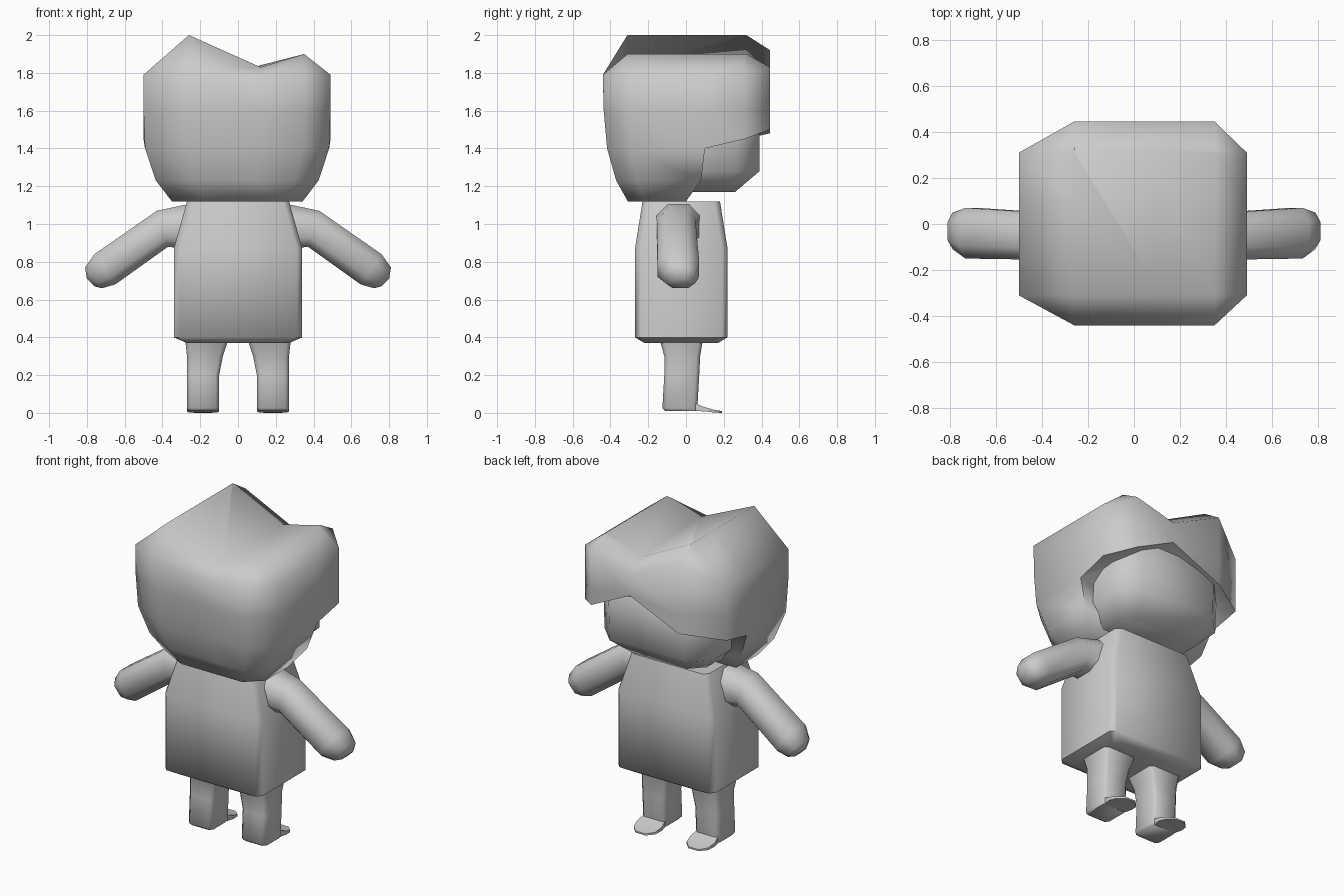
import bpy, bmesh, math

if "Cube" in bpy.data.objects:
    bpy.data.objects.remove(bpy.data.objects["Cube"], do_unlink=True)

grey = bpy.data.materials.new("plain_grey")
grey.use_nodes = True
colour = (0.6, 0.6, 0.6, 1)
grey.diffuse_color = colour
grey.node_tree.nodes["Principled BSDF"].inputs["Base Color"].default_value = colour


def finish(name, bm, angle=65):
    """Clean the mesh, make the object and shade it smooth."""
    bmesh.ops.remove_doubles(bm, verts=bm.verts, dist=0.0005)
    bmesh.ops.recalc_face_normals(bm, faces=bm.faces)
    mesh = bpy.data.meshes.new(name)
    bm.to_mesh(mesh)
    bm.free()
    mesh.materials.append(grey)
    ob = bpy.data.objects.new(name, mesh)
    bpy.context.collection.objects.link(ob)
    bpy.ops.object.select_all(action="DESELECT")
    ob.select_set(True)
    bpy.context.view_layer.objects.active = ob
    bpy.ops.object.shade_smooth_by_angle(angle=math.radians(angle))
    return ob


def bridge(bm, a, b):
    for i in range(len(a)):
        j = (i + 1) % len(a)
        bm.faces.new((a[i], a[j], b[j], b[i]))


def loft(name, rings):
    bm = bmesh.new()
    rows = [[bm.verts.new(p) for p in ring] for ring in rings]
    for a, b in zip(rows, rows[1:]):
        bridge(bm, a, b)
    bm.faces.new(rows[0])
    bm.faces.new(rows[-1])
    return finish(name, bm)


def slab(x0, x1, y0, y1, z, c):
    """Rectangle with cut corners at height z."""
    return [(x0 + c, y0, z), (x1 - c, y0, z), (x1, y0 + c, z), (x1, y1 - c, z),
            (x1 - c, y1, z), (x0 + c, y1, z), (x0, y1 - c, z), (x0, y0 + c, z)]


# Body: boxy tunic narrowing at the shoulders
loft("body", [slab(-.27, .27, -.22, .17, .37, .04),
              slab(-.34, .34, -.27, .22, .40, .03),
              slab(-.34, .34, -.27, .22, .87, .03),
              slab(-.27, .27, -.23, .18, 1.12, .03)])

# Head: rounded block under the hair
loft("head", [slab(-.27, .27, -.2, .26, 1.17, .08),
              slab(-.38, .38, -.28, .39, 1.28, .12),
              slab(-.39, .39, -.28, .39, 1.6, .12),
              slab(-.28, .28, -.2, .3, 1.7, .08)])

# Limbs, one set per side
octagon = [(0, .25), (0, .75), (.25, 1), (.75, 1), (1, .75), (1, .25), (.75, 0), (.25, 0)]
arm = [((.24, 1.11), (.30, .87), -.155, .08), ((.43, 1.07), (.37, .88), -.155, .05),
       ((.76, .84), (.65, .68), -.15, .07), ((.81, .77), (.72, .66), -.11, .05),
       ((.80, .71), (.76, .67), -.07, .02)]
for side, s in (("left", 1), ("right", -1)):
    rings = []
    for (tx, tz), (bx, bz), y0, y1 in arm:
        rings.append([(s * (tx + (bx - tx) * t), y0 + (y1 - y0) * u, tz + (bz - tz) * t)
                      for t, u in octagon])
    loft(side + "_arm", rings)

    legs = [slab(.11, .265, -.11, .06, .01, .02), slab(.10, .27, -.125, .06, .025, .02),
            slab(.10, .27, -.115, .07, .2, .02), slab(.08, .27, -.115, .075, .3, .02),
            slab(.05, .28, -.14, .09, .39, .02)]
    loft(side + "_leg", [[(s * x, y, z) for x, y, z in ring] for ring in legs])

    # Thin flat toe poking out of the foot
    toe = [(.11, .26, .05, .01, .05), (.10, .27, .10, .008, .03),
           (.11, .26, .15, .002, .016), (.15, .22, .19, 0, .01)]
    loft(side + "_toe", [[(s * a, y, lo), (s * b, y, lo), (s * b, y, hi), (s * a, y, hi)]
                         for a, b, y, lo, hi in toe])

# Hair: hood open under the fringe; columns run round the head as
# x, y, rim height, lowest height
columns = [(-.26, -.44, 1.79, 0), (.12, -.44, 1.77, 0), (.35, -.44, 1.79, 0),
           (.49, -.31, 1.79, 0), (.49, .1, 1.79, 0), (.49, .31, 1.79, 1.45),
           (.35, .445, 1.83, 1.5), (.08, .445, 1.76, 1.63), (-.26, .445, 1.92, 1.48),
           (-.5, .31, 1.79, 1.45), (-.5, .1, 1.79, 0), (-.5, -.31, 1.79, 0)]
crest = {-.26: 2.0, .08: 1.83, .12: 1.83, .35: 1.9}
# height, x scale, front y scale, side rear-edge y
levels = [(1.6, 1, .99, .1), (1.4, .985, .95, .1), (1.23, .87, .84, .08), (1.12, .7, .7, 0)]

bm = bmesh.new()
top, rim = [], []
for x, y, z, low in columns:
    cx, cy = max(-.26, min(.35, x)), max(-.31, min(.32, y))
    top.append(bm.verts.new((cx, cy, crest[cx])))
    rim.append(bm.verts.new((x, y, z)))
rows = [rim]
for h, sx, sy, rear in levels:
    row = []
    for x, y, z, low in columns:
        if low:
            row.append(bm.verts.new((x, y, max(low, h))))
        else:
            row.append(bm.verts.new((x * sx, rear if y == .1 else y * sy, h)))
    rows.append(row)
bridge(bm, rim, top)
bridge(bm, rows[0], rows[1])
bridge(bm, rows[1], rows[2])
front = [10, 11, 0, 1, 2, 3, 4]
for a, b in zip(rows[2:], rows[3:]):
    for i, j in zip(front, front[1:]):
        bm.faces.new((a[i], a[j], b[j], b[i]))
    bm.faces.new((a[4], a[10], b[10], b[4]))
bm.faces.new([rows[-1][i] for i in front])
under = rows[2]
bm.faces.new((under[4], under[5], under[6], under[7]))
bm.faces.new((under[4], under[7], under[10]))
bm.faces.new((under[7], under[8], under[9], under[10]))
# Roof strips between front and rear crest points
bm.faces.new((top[11], top[0], top[1], top[7], top[8], top[9], top[10]))
bm.faces.new((top[1], top[2], top[3], top[4], top[5], top[6], top[7]))
bmesh.ops.dissolve_degenerate(bm, dist=0.0005, edges=bm.edges)
finish("hair", bm, 80)
